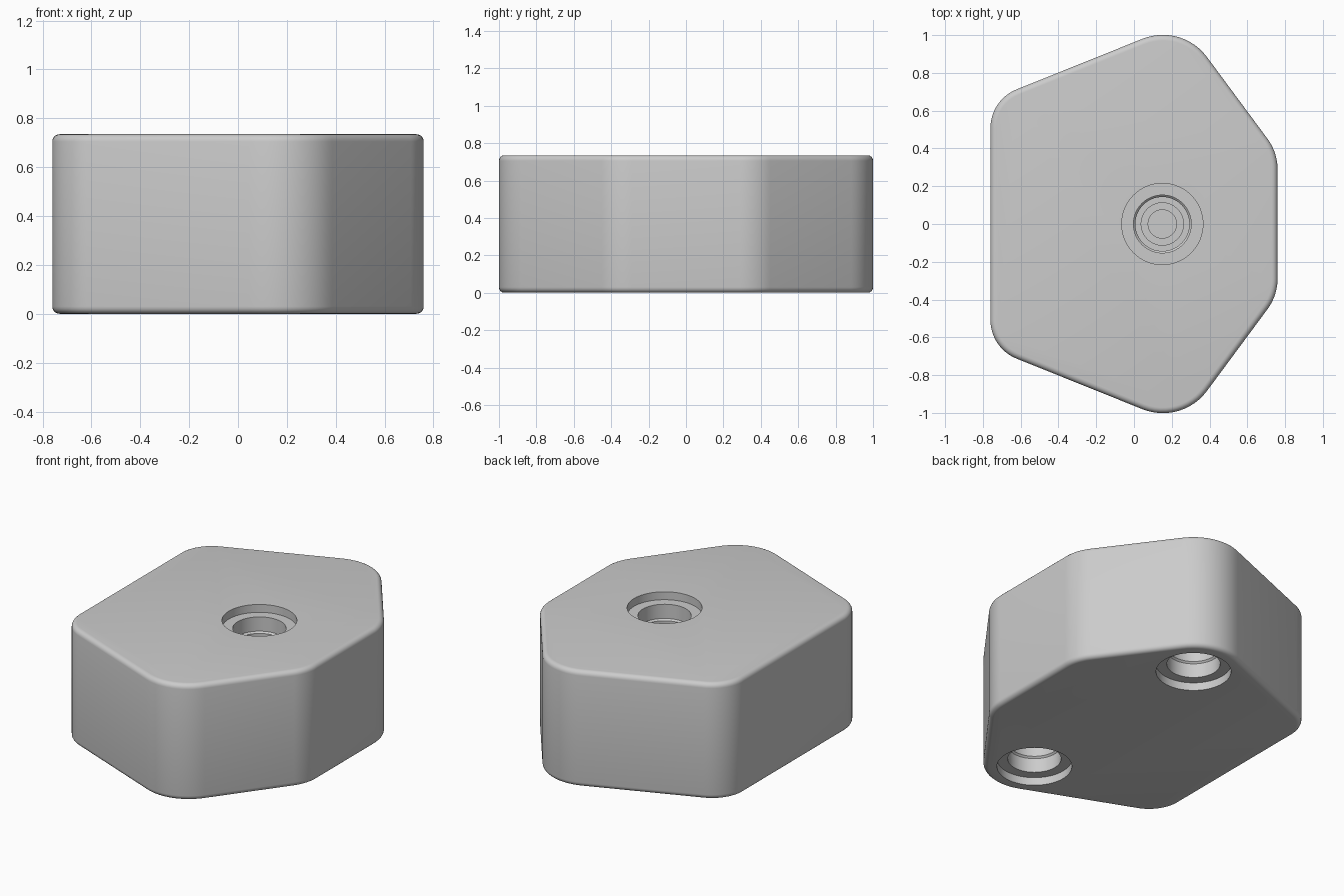
import bpy, bmesh, math
from mathutils import Vector

HEIGHT = 0.735
EDGE_ROUND = 0.03

if "Cube" in bpy.data.objects:
    bpy.data.objects.remove(bpy.data.objects["Cube"], do_unlink=True)

grey = bpy.data.materials.new("light grey")
grey.use_nodes = True
colour = (0.6, 0.6, 0.6, 1)
grey.diffuse_color = colour
grey.node_tree.nodes["Principled BSDF"].inputs["Base Color"].default_value = colour


def make_object(name, bm):
    bmesh.ops.recalc_face_normals(bm, faces=bm.faces)
    mesh = bpy.data.meshes.new(name)
    bm.to_mesh(mesh)
    bm.free()
    mesh.materials.append(grey)
    obj = bpy.data.objects.new(name, mesh)
    bpy.context.collection.objects.link(obj)
    return obj


def fillet(before, corner, after, radius, steps=12):
    """Points of the arc that rounds one corner of the outline."""
    a, b = (before - corner).normalized(), (after - corner).normalized()
    half = a.angle(b) / 2
    centre = corner + (a + b).normalized() * radius / math.sin(half)
    start = corner + a * radius / math.tan(half) - centre
    end = corner + b * radius / math.tan(half) - centre
    sweep = math.pi - 2 * half
    return [centre + (start * math.sin(sweep * (1 - i / steps))
                      + end * math.sin(sweep * i / steps)) / math.sin(sweep)
            for i in range(steps + 1)]


def socket(name, x, y, z, down):
    """Stepped round cutter; down is -1 for a hole in the top, 1 for the underside."""
    profile = [(0, -0.1), (0.215, -0.1), (0.215, 0.05), (0.153, 0.05), (0.153, 0.14),
               (0.143, 0.15), (0.143, 0.25), (0.112, 0.25), (0.112, 0.31),
               (0.075, 0.31), (0.075, 0.35), (0, 0.35)]
    bm = bmesh.new()
    points = [bm.verts.new((x + r, y, z + down * d)) for r, d in profile]
    edges = [bm.edges.new(pair) for pair in zip(points, points[1:])]
    bmesh.ops.spin(bm, geom=points + edges, cent=(x, y, 0), axis=(0, 0, 1),
                   angle=math.tau, steps=64)
    bmesh.ops.remove_doubles(bm, verts=bm.verts, dist=0.0005)
    cutter = make_object(name, bm)
    cutter.hide_render = True
    return cutter


# Six-sided outline, mirrored front to back, with a radius for each corner
side = [(0.76, 0.379, 0.27), (0.253, 1.064, 0.29), (-0.76, 0.657, 0.22)]
corners = side + [(x, -y, r) for x, y, r in reversed(side)]
spots = [Vector((x, y)) for x, y, r in corners]
outline = []
for i, (x, y, radius) in enumerate(corners):
    outline += fillet(spots[i - 1], spots[i], spots[(i + 1) % len(spots)], radius)

# Solid block with softened rims
bm = bmesh.new()
base = bm.faces.new([bm.verts.new((p.x, p.y, 0)) for p in outline])
top = bmesh.ops.extrude_face_region(bm, geom=[base], use_keep_orig=True)["geom"]
bmesh.ops.translate(bm, verts=[v for v in top if isinstance(v, bmesh.types.BMVert)],
                    vec=(0, 0, HEIGHT))
bmesh.ops.recalc_face_normals(bm, faces=bm.faces)
rims = [e for e in bm.edges if abs(e.verts[0].co.z - e.verts[1].co.z) < 0.01]
bmesh.ops.bevel(bm, geom=rims, offset=EDGE_ROUND, segments=5, profile=0.5,
                affect='EDGES')
block = make_object("block_body", bm)

# One socket in the top, two in the underside
cutters = [socket("top_socket_cutter", 0.15, 0, HEIGHT, -1),
           socket("back_socket_cutter", 0.15, 0.71, 0, 1),
           socket("front_socket_cutter", 0.15, -0.71, 0, 1)]
bpy.ops.object.select_all(action='DESELECT')
block.select_set(True)
bpy.context.view_layer.objects.active = block
for cutter in cutters:
    cut = block.modifiers.new(cutter.name, 'BOOLEAN')
    cut.operation = 'DIFFERENCE'
    cut.solver = 'EXACT'
    cut.object = cutter
    bpy.ops.object.modifier_apply(modifier=cut.name)
    bpy.data.objects.remove(cutter, do_unlink=True)

bpy.ops.object.shade_smooth_by_angle(angle=math.radians(30))
